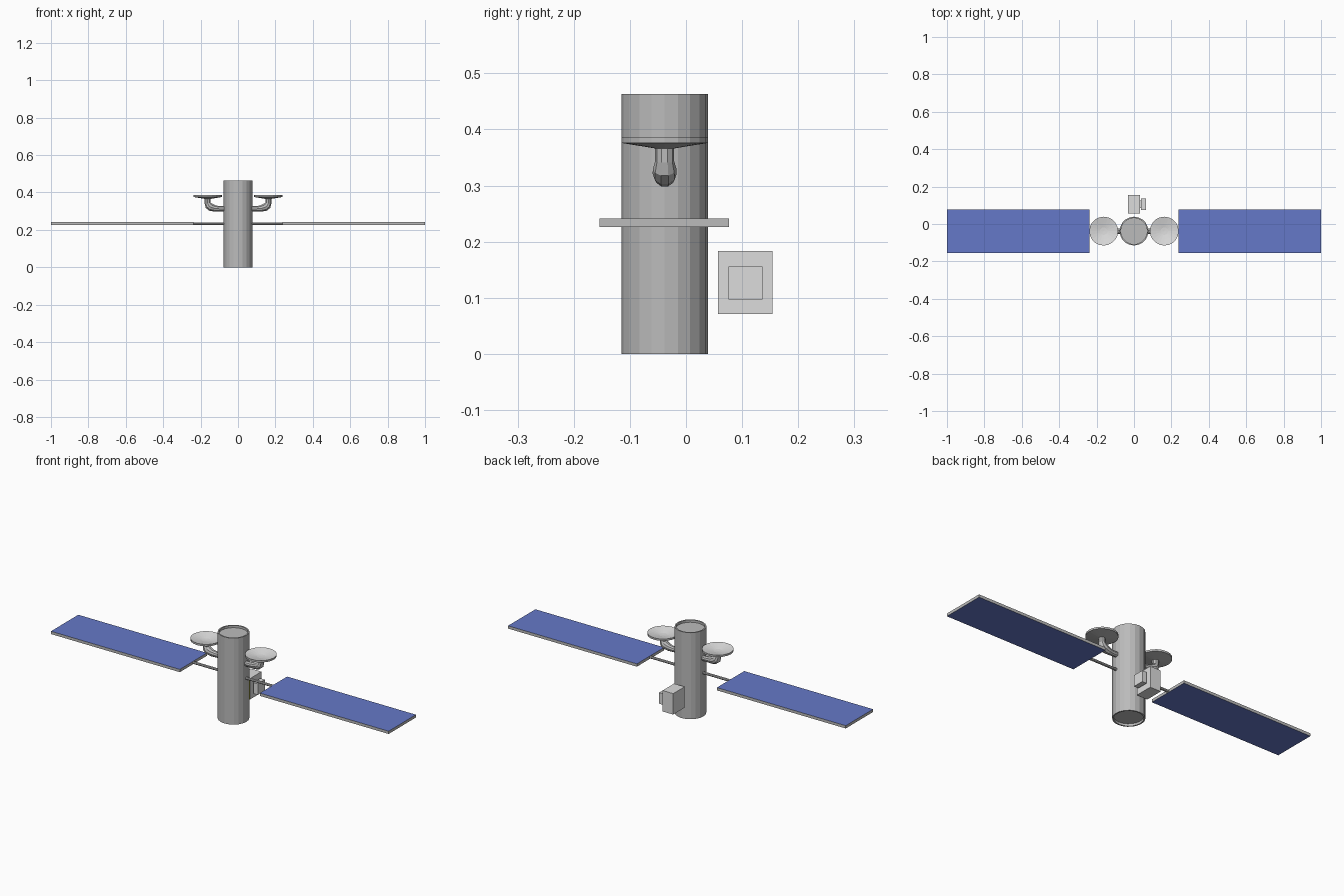
import bpy, bmesh, math
from mathutils import Vector

if "Cube" in bpy.data.objects:
    bpy.data.objects.remove(bpy.data.objects["Cube"])

YC = -0.038   # axis of the main body in y


def mat(name, c):
    m = bpy.data.materials.new(name)
    m.diffuse_color = (*c, 1)
    m.use_nodes = True
    m.node_tree.nodes["Principled BSDF"].inputs["Base Color"].default_value = m.diffuse_color
    return m


GREY = mat("body_grey", (0.5, 0.5, 0.5))
LIGHT = mat("light_grey", (0.72, 0.72, 0.72))
BLUE = mat("panel_blue", (0.13, 0.19, 0.58))
YELLOW = mat("yellow", (0.6, 0.6, 0.02))


def finish(name, bm, mats, rule=None):
    bmesh.ops.recalc_face_normals(bm, faces=bm.faces)
    if rule:
        for f in bm.faces:
            f.material_index = rule(f)
    me = bpy.data.meshes.new(name)
    bm.to_mesh(me)
    bm.free()
    for m in mats:
        me.materials.append(m)
    ob = bpy.data.objects.new(name, me)
    bpy.context.collection.objects.link(ob)
    return ob


def loft(bm, rings):
    """Skin rings of points and cap both ends."""
    rings = [[bm.verts.new(p) for p in r] for r in rings]
    for a, b in zip(rings, rings[1:]):
        n = len(a)
        for i in range(n):
            j = (i + 1) % n
            bm.faces.new((a[i], a[j], b[j], b[i]))
    bm.faces.new(rings[0])
    bm.faces.new(rings[-1])


def circle(x, y, z, r, n=20):
    return [(x + r * math.cos(2 * math.pi * i / n), y + r * math.sin(2 * math.pi * i / n), z)
            for i in range(n)]


def box(name, lo, hi, mats, rule=None):
    bm = bmesh.new()
    bmesh.ops.create_cube(bm, size=1)
    for v in bm.verts:
        v.co = [(a + b) / 2 + c * (b - a) for a, b, c in zip(lo, hi, v.co)]
    return finish(name, bm, mats, rule)


def tube(name, pts, mats, n=10):
    """Sweep a round section along (x, z, radius) points in the plane y = YC."""
    bm = bmesh.new()
    rings = []
    for k, (x, z, r) in enumerate(pts):
        a, b = pts[max(k - 1, 0)], pts[min(k + 1, len(pts) - 1)]
        t = Vector((b[0] - a[0], 0, b[1] - a[1])).normalized()
        side = Vector((0, 1, 0))
        up = t.cross(side)
        rings.append([Vector((x, YC, z)) + r * (side * math.cos(w) + up * math.sin(w))
                      for w in (2 * math.pi * i / n for i in range(n))])
    loft(bm, rings)
    return finish(name, bm, mats)


# main body: cylinder with shallow recesses at both ends
bm = bmesh.new()
loft(bm, [circle(0, YC, z, r) for z, r in
          ((0.012, 0.07), (0, 0.07), (0, 0.077), (0.463, 0.077), (0.463, 0.07), (0.451, 0.07))])
finish("main_body", bm, [GREY])

for s, side in ((-1, "left"), (1, "right")):
    # solar panel: grey edges, blue faces
    x0, x1 = sorted((s * 0.237, s * 1.0))
    box(side + "_solar_panel", (x0, -0.154, 0.226), (x1, 0.077, 0.241), [GREY, BLUE],
        lambda f: int(abs(f.normal.z) > 0.5))
    # strut from body to panel
    tube(side + "_panel_strut", [(s * 0.07, 0.2335, 0.007), (s * 0.24, 0.2335, 0.007)], [GREY], 8)
    # dish: shallow bowl with a thin rim
    bm = bmesh.new()
    cx = s * 0.162
    loft(bm, [circle(cx, YC, z, r) for z, r in
              ((0.366, 0.016), (0.376, 0.077), (0.386, 0.077),
               (0.379, 0.045), (0.374, 0.02), (0.373, 0.003))])
    finish(side + "_dish", bm, [GREY, LIGHT], lambda f: int(f.normal.z > 0.5))
    # bent arm carrying the dish
    tube(side + "_dish_arm", [(s * x, z, r) for x, z, r in
         ((0.162, 0.368, 0.017), (0.162, 0.343, 0.017), (0.157, 0.330, 0.021),
          (0.145, 0.321, 0.0215), (0.125, 0.315, 0.018), (0.1, 0.313, 0.015),
          (0.07, 0.313, 0.014))], [GREY])

# instrument box behind the body, yellow on the side facing it
box("instrument_box", (-0.032, 0.057, 0.071), (0.031, 0.154, 0.183), [LIGHT, YELLOW],
    lambda f: int(f.normal.y < -0.5))

# small instrument head on the right of the box, with a narrower neck
box("instrument_neck", (0.03, 0.086, 0.107), (0.04, 0.126, 0.146), [LIGHT])
box("instrument_head", (0.038, 0.076, 0.097), (0.064, 0.136, 0.156), [LIGHT])
